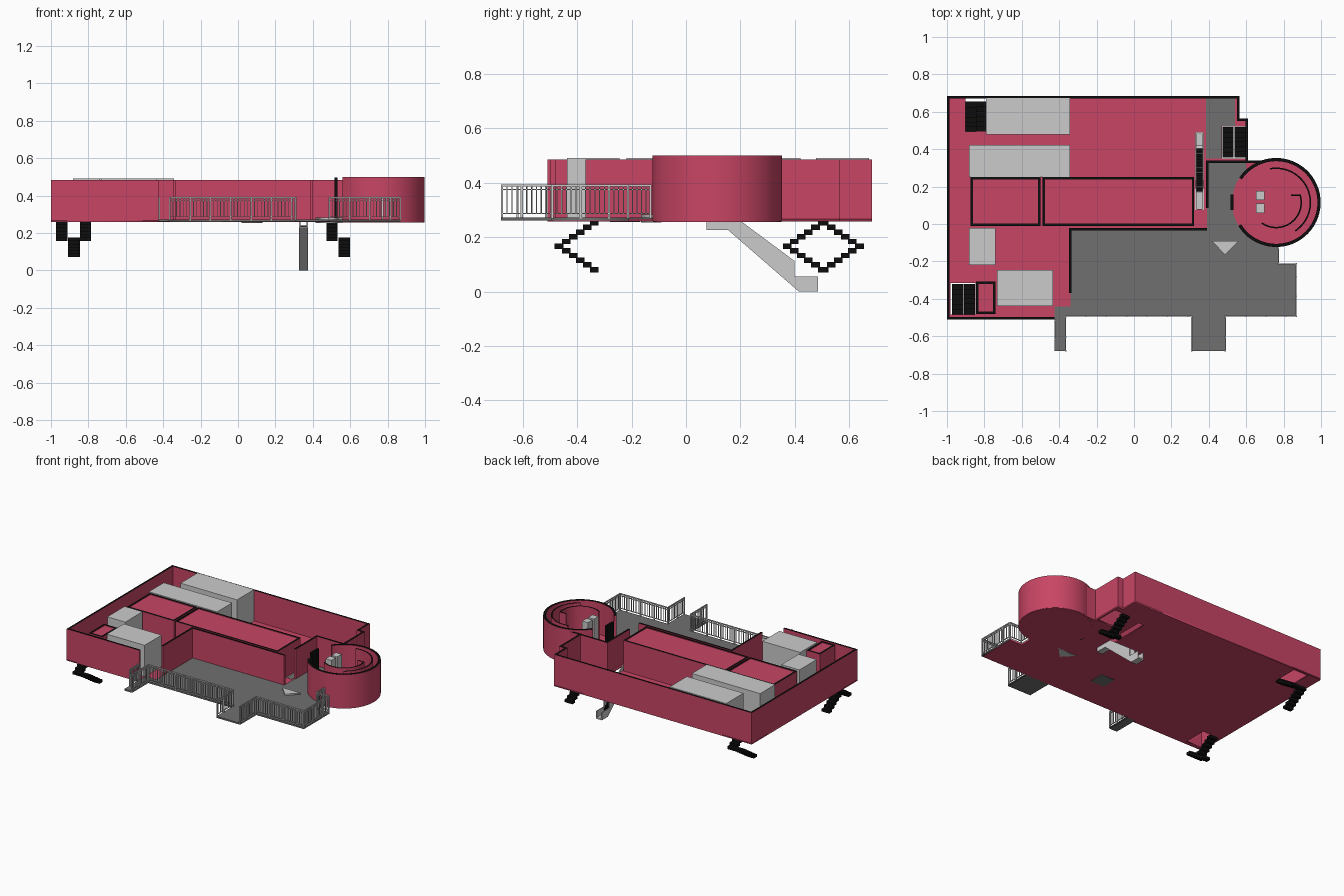
import bpy, bmesh, math

if "Cube" in bpy.data.objects:
    bpy.data.objects.remove(bpy.data.objects["Cube"])

def mat(name, c):
    m = bpy.data.materials.new(name)
    m.diffuse_color = (*c, 1)
    m.use_nodes = True
    m.node_tree.nodes["Principled BSDF"].inputs["Base Color"].default_value = m.diffuse_color
    return m

PINK = mat("pink", (0.58, 0.06, 0.13))
BLACK = mat("black", (0.004, 0.004, 0.004))
DARK = mat("dark_grey", (0.16, 0.16, 0.16))
Z0, FLOOR, TOP = 0.258, 0.266, 0.485

def finish(name, bm, mats=(), black_top=False):
    bmesh.ops.recalc_face_normals(bm, faces=bm.faces)
    if black_top:
        for f in bm.faces:
            f.material_index = int(f.normal.z > 0.9)
    me = bpy.data.meshes.new(name)
    bm.to_mesh(me)
    bm.free()
    for m in mats:
        me.materials.append(m)
    ob = bpy.data.objects.new(name, me)
    bpy.context.collection.objects.link(ob)
    return ob

def add_box(bm, x0, x1, y0, y1, z0, z1):
    vs = bmesh.ops.create_cube(bm, size=1)["verts"]
    for v in vs:
        v.co = ((x0 + x1) / 2 + v.co.x * (x1 - x0),
                (y0 + y1) / 2 + v.co.y * (y1 - y0),
                (z0 + z1) / 2 + v.co.z * (z1 - z0))

def box(name, *b, mats=()):
    bm = bmesh.new()
    add_box(bm, *b)
    return finish(name, bm, mats)

def plate(name, loops, z0, z1, material=None):
    """Flat slab from an outline; extra loops become holes."""
    cu = bpy.data.curves.new(name, 'CURVE')
    cu.dimensions, cu.fill_mode, cu.extrude = '2D', 'BOTH', (z1 - z0) / 2
    for pts in loops:
        sp = cu.splines.new('POLY')
        sp.points.add(len(pts) - 1)
        for p, (x, y) in zip(sp.points, pts):
            p.co = (x, y, 0, 1)
        sp.use_cyclic_u = True
    if material:
        cu.materials.append(material)
    ob = bpy.data.objects.new(name, cu)
    ob.location.z = (z0 + z1) / 2
    bpy.context.collection.objects.link(ob)
    bpy.ops.object.select_all(action='DESELECT')
    ob.select_set(True)
    bpy.context.view_layer.objects.active = ob
    bpy.ops.object.convert(target='MESH')

def rect(x0, x1, y0, y1):
    return [(x0, y0), (x1, y0), (x1, y1), (x0, y1)]

def wall(name, pts, t=0.013, top=TOP, closed=False):
    """Wall of mitred thickness along a path, offset to its left, black top."""
    bm, n, rows = bmesh.new(), len(pts), []
    for i, (x, y) in enumerate(pts):
        a = pts[i - 1] if i or closed else None
        b = pts[(i + 1) % n] if i < n - 1 or closed else None
        ns = []
        for p, q in ((a, (x, y)), ((x, y), b)):
            if p and q:
                l = math.dist(p, q)
                ns.append((-(q[1] - p[1]) / l, (q[0] - p[0]) / l))
        mx, my = sum(v[0] for v in ns), sum(v[1] for v in ns)
        k = t * len(ns) / (mx * mx + my * my)
        ox, oy = x + mx * k, y + my * k
        rows.append([bm.verts.new(c) for c in
                     ((x, y, Z0), (ox, oy, Z0), (ox, oy, top), (x, y, top))])
    for i in range(n if closed else n - 1):
        r, s = rows[i], rows[(i + 1) % n]
        for j in range(4):
            bm.faces.new((r[j], r[(j + 1) % 4], s[(j + 1) % 4], s[j]))
    if not closed:
        bm.faces.new(rows[0])
        bm.faces.new(rows[-1])
    return finish(name, bm, (PINK, BLACK), True)

def arc(cx, cy, r, a0, a1, n):
    return [(cx + r * math.cos(math.radians(a0 + (a1 - a0) * i / n)),
             cy + r * math.sin(math.radians(a0 + (a1 - a0) * i / n))) for i in range(n + 1)]

# Main floor slab with stair and escalator openings
plate("main_floor", [
    [(-1, -0.51), (-0.425, -0.51), (-0.425, -0.49), (0.865, -0.49), (0.865, -0.21), (0.77, -0.21),
     (0.77, 0.31), (0.69, 0.337), (0.61, 0.34), (0.61, 0.565), (0.565, 0.565), (0.565, 0.685), (-1, 0.685)],
    rect(-0.98, -0.847, -0.485, -0.315), rect(-0.9, -0.785, 0.495, 0.672),
    rect(0.47, 0.598, 0.35, 0.52), rect(0.328, 0.372, 0.08, 0.49)], Z0, FLOOR, PINK)

# Dark grey paving: terrace with its ramps, and back landing
plate("terrace", [[
    (-0.34, -0.03), (0.39, -0.03), (0.39, 0.335), (0.6, 0.335), (0.6, 0.2), (0.56, 0.115), (0.6, 0), (0.77, -0.1),
    (0.77, -0.21), (0.87, -0.21), (0.87, -0.495), (0.493, -0.495), (0.493, -0.68), (0.305, -0.68),
    (0.305, -0.495), (-0.363, -0.495), (-0.363, -0.68), (-0.425, -0.68), (-0.425, -0.44), (-0.34, -0.44)]],
    0.262, 0.273, DARK)
plate("back_landing", [[(0.385, 0.35), (0.468, 0.35), (0.468, 0.525), (0.54, 0.525), (0.54, 0.67), (0.385, 0.67)]],
      0.262, 0.272, DARK)
plate("triangle_plinth", [[(0.415, -0.09), (0.56, -0.09), (0.487, -0.165)]], 0.254, 0.283)
plate("under_hatch", [rect(0.02, 0.13, -0.28, -0.17)], 0.255, 0.262, DARK)

# Outer and inner walls
wall("outer_wall", [(-0.425, -0.51), (-1, -0.51), (-1, 0.685), (0.565, 0.685), (0.565, 0.565),
                    (0.61, 0.565), (0.61, 0.34)][::-1])
wall("terrace_wall", [(-0.335, -0.37), (-0.335, -0.035), (0.39, -0.035)])
wall("lobby_wall", [(0.385, 0.085), (0.385, 0.34), (0.69, 0.34)], t=-0.013)
box("door_panel", 0.517, 0.533, 0.075, 0.158, Z0, 0.498, mats=(BLACK,))

# Enclosed rooms: rim wall with a lid just below
for nm, r in (("small_room", (-0.873, -0.5, -0.01, 0.25)), ("long_room", (-0.49, 0.322, -0.01, 0.25)),
              ("corner_room", (-0.845, -0.74, -0.48, -0.308))):
    wall(nm + "_wall", rect(*r), closed=True)
    x0, x1, y0, y1 = r
    box(nm + "_lid", x0 + .012, x1 - .012, y0 + .012, y1 - .012, FLOOR, TOP - 0.003, mats=(PINK,))

# Plain grey blocks
for i, b in enumerate(((-0.79, -0.342, 0.478, 0.673), (-0.883, -0.342, 0.252, 0.422),
                       (-0.883, -0.74, -0.218, -0.022), (-0.733, -0.433, -0.438, -0.245))):
    box(f"grey_block_{i}", *b, 0.262, 0.491)

# Round room
CX, CY = 0.76, 0.115
plate("round_floor", [arc(CX, CY, 0.236, 0, 354, 59)], 0.256, 0.276, PINK)
for nm, r, a0, a1 in (("round_wall", 0.238, -148, 146), ("round_mid_wall", 0.187, -56, 60),
                      ("round_inner_wall", 0.138, -125, 18)):
    pts = arc(CX, CY, r, a0, a1, 48)
    if nm == "round_inner_wall":
        pts.append((0.84, pts[-1][1]))
    wall(nm, pts, t=0.017 if r > 0.2 else 0.008, top=0.5)
    bpy.ops.object.select_all(action='DESELECT')
    ob = bpy.data.objects[nm]
    ob.select_set(True)
    bpy.context.view_layer.objects.active = ob
    bpy.ops.object.shade_smooth_by_angle()
wall("round_back_wall", arc(CX, CY, 0.187, 60, 100, 12), t=0.008, top=0.5)
for i, y in enumerate((0.06, 0.127)):
    box(f"pedestal_{i}", 0.652, 0.698, y, y + 0.05, 0.27, 0.495)

# Black two-flight stairs below the floor
def stairs(name, upper, lower, y0, d):
    bm = bmesh.new()
    for i in range(6):
        y = y0 + d * 0.026 * i
        z = 0.253 - 0.0172 * i
        add_box(bm, upper, upper + 0.06, y - 0.016, y + 0.016, z - 0.01, z + 0.01)
        z = 0.081 + 0.0172 * i
        add_box(bm, lower, lower + 0.06, y - 0.016, y + 0.016, z - 0.01, z + 0.01)
    finish(name, bm, (BLACK,))

stairs("front_left_stairs", -0.972, -0.91, -0.337, -1)
stairs("back_left_stairs", -0.845, -0.905, 0.508, 1)
stairs("right_stairs", 0.472, 0.538, 0.502, -1)

# Escalator: two side panels, a lower body, and black steps
def side_prism(name, prof, x0, x1):
    bm = bmesh.new()
    f = bm.faces.new([bm.verts.new((x0, y, z)) for y, z in prof])
    ex = bmesh.ops.extrude_face_region(bm, geom=[f])["geom"]
    bmesh.ops.translate(bm, vec=(x1 - x0, 0, 0), verts=[v for v in ex if isinstance(v, bmesh.types.BMVert)])
    finish(name, bm)

under = [(0.075, 0.228), (0.155, 0.228), (0.415, 0.002), (0.485, 0.002)]
panel = under + [(0.485, 0.055), (0.4, 0.055), (0.4, 0.112), (0.19, 0.268), (0.075, 0.268)]
side_prism("escalator_left_panel", panel, 0.327, 0.333)
side_prism("escalator_right_panel", panel, 0.367, 0.373)
side_prism("escalator_body", [(0.075, 0.226), (0.155, 0.226), (0.415, 0), (0.485, 0),
                              (0.485, 0.01), (0.42, 0.01), (0.17, 0.236), (0.075, 0.236)], 0.332, 0.368)
bm = bmesh.new()
for i in range(16):
    y, z = 0.18 + 0.0145 * i, 0.236 - 0.0129 * i
    add_box(bm, 0.333, 0.367, y - 0.007, y + 0.007, z - 0.014, z + 0.005)
finish("escalator_steps", bm, (BLACK,))

# Railings: two top rails, bottom rail, balusters and posts
def railing(name, p, q):
    bm = bmesh.new()
    (x0, y0), (x1, y1) = p, q
    L = math.dist(p, q)
    for z, h in ((0.39, 0.004), (0.376, 0.002), (0.287, 0.002)):
        add_box(bm, min(x0, x1) - .003, max(x0, x1) + .003, min(y0, y1) - .003, max(y0, y1) + .003, z - h, z + h)
    n = max(2, round(L / 0.018))
    for i in range(n + 1):
        x, y = x0 + (x1 - x0) * i / n, y0 + (y1 - y0) * i / n
        w, zb = (0.004, 0.268) if i % 6 == 0 or i == n else (0.002, 0.286)
        add_box(bm, x - w, x + w, y - w, y + w, zb, 0.389)
    finish(name, bm)

for i, (p, q) in enumerate((
        ((-0.365, -0.492), (0.305, -0.492)), ((0.309, -0.495), (0.309, -0.677)),
        ((0.489, -0.495), (0.489, -0.677)), ((0.489, -0.492), (0.867, -0.492)),
        ((0.867, -0.492), (0.867, -0.213)), ((0.772, -0.213), (0.867, -0.213)),
        ((0.772, -0.213), (0.772, -0.13)), ((-0.366, -0.495), (-0.366, -0.677)),
        ((-0.422, -0.515), (-0.422, -0.62)))):
    railing(f"railing_{i}", p, q)

# Small foot under the escalator so the model rests on the ground
box("escalator_foot", 0.327, 0.373, 0.415, 0.485, 0, 0.01)
